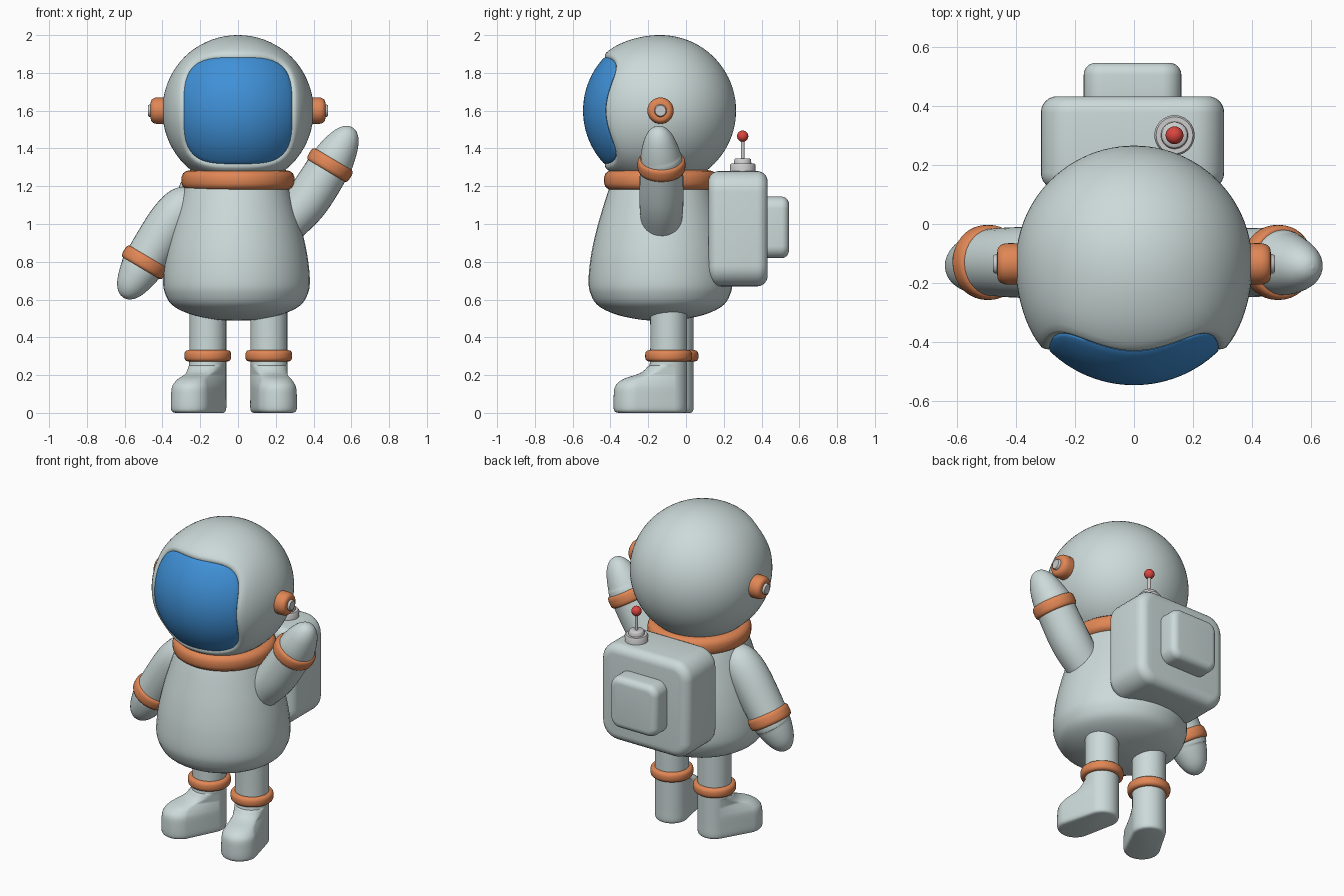
import bpy, bmesh
from math import sin, cos, pi, asin, exp, radians
from mathutils import Vector as V

if "Cube" in bpy.data.objects:
    bpy.data.objects.remove(bpy.data.objects["Cube"])


def material(name, rgb):
    m = bpy.data.materials.new(name)
    m.diffuse_color = (*rgb, 1)
    m.use_nodes = True
    m.node_tree.nodes["Principled BSDF"].inputs["Base Color"].default_value = m.diffuse_color
    return m


SUIT = material("suit", (0.60, 0.70, 0.69))
ORANGE = material("orange", (0.75, 0.24, 0.09))
BLUE = material("blue", (0.05, 0.28, 0.68))
RED = material("red", (0.7, 0.06, 0.05))
CY = -0.135  # y of the body axis


def smooth(rows, n=6):
    """Catmull-Rom interpolation of a list of number tuples."""
    out = []
    for i in range(len(rows) - 1):
        p = [rows[max(0, min(len(rows) - 1, i + k))] for k in (-1, 0, 1, 2)]
        for j in range(n):
            t = j / n
            out.append(tuple(0.5 * (2 * b + (c - a) * t + (2 * a - 5 * b + 4 * c - d) * t * t
                                    + (3 * b - a - 3 * c + d) * t ** 3) for a, b, c, d in zip(*p)))
    return out + [tuple(rows[-1])]


def loft(name, rings, mat=None, closed=False):
    """Skin a list of equal-length vertex rings."""
    bm = bmesh.new()
    vs = [[bm.verts.new(p) for p in r] for r in rings]
    n = len(vs[0])
    for a, b in zip(vs, vs[1:] + ([vs[0]] if closed else [])):
        for i in range(n):
            j = (i + 1) % n
            bm.faces.new((a[i], a[j], b[j], b[i]))
    if not closed:
        bm.faces.new(vs[0])
        bm.faces.new(vs[-1])
    bmesh.ops.recalc_face_normals(bm, faces=bm.faces)
    me = bpy.data.meshes.new(name)
    bm.to_mesh(me)
    bm.free()
    me.shade_smooth()
    me.set_sharp_from_angle(angle=radians(45))
    ob = bpy.data.objects.new(name, me)
    bpy.context.collection.objects.link(ob)
    if mat:
        me.materials.append(mat)
    return ob


def circle(c, axis, r, n=40):
    q = V((0, 0, 1)).rotation_difference(V(axis))
    return [V(c) + q @ V((r * cos(2 * pi * i / n), r * sin(2 * pi * i / n), 0)) for i in range(n)]


def lathe(name, profile, c, axis, mat=None, closed=False):
    a = V(axis).normalized()
    return loft(name, [circle(V(c) + a * h, a, max(r, 0.001)) for r, h in profile], mat, closed)


def band(name, c, axis, outer, thick, half, mat=ORANGE):
    """Ring with a rounded-square section."""
    prof = []
    for i in range(20):
        ca, sa = cos(2 * pi * i / 20), sin(2 * pi * i / 20)
        k = (abs(ca) ** 3 + abs(sa) ** 3) ** (-1 / 3)
        prof.append((outer - thick + thick * k * ca, half * k * sa))
    lathe(name, prof, c, axis, mat, True)


def limb(name, pts):
    """Round sweep through (x, y, z, radius) points."""
    rows = smooth(pts)
    rings = []
    for i, p in enumerate(rows):
        d = V(rows[min(i + 1, len(rows) - 1)][:3]) - V(rows[max(i - 1, 0)][:3])
        rings.append(circle(p[:3], d, p[3], 32))
    return loft(name, rings, SUIT)


# Head and visor: rings around the y axis, blending from the visor outline to a sphere
def edge_angle(th):
    e = (abs(cos(th) / 0.29) ** 3.6 + abs(sin(th) / 0.285) ** 3.6) ** (-1 / 3.6)
    return asin(e / 0.408)


def polar_ring(phi, r, n=72):
    ring = []
    for i in range(n):
        th = 2 * pi * i / n
        p = phi(edge_angle(th))
        ring.append(V((r * sin(p) * cos(th), CY - r * cos(p), 1.6 + r * sin(p) * sin(th))))
    return ring


head_rows = [(-0.03, 0.35), (-0.015, 0.385), (-0.003, 0.408), (0.008, 0.417)]
head_rows += [(s, 0.4 + 0.021 * exp(-(6 * s) ** 2)) for s in [0.02 + 0.975 * i / 36 for i in range(37)]]
loft("head", [polar_ring(lambda e: e + s * (pi - e), r) for s, r in head_rows], SUIT)
visor_rows = [(max(0.01, i / 16 * 0.96), 0.41) for i in range(17)] + [(0.985, 0.408), (1.0, 0.4), (1.0, 0.37)]
loft("visor", [polar_ring(lambda e: u * e, r) for u, r in visor_rows], BLUE)

# Ear pieces
for s, side in ((-1, "left"), (1, "right")):
    lathe(side + "_ear_pad", smooth([(0.068, 0.37), (0.07, 0.41), (0.068, 0.44), (0.055, 0.459), (0.03, 0.463), (0, 0.463)], 4),
          (0, CY, 1.6), (s, 0, 0), ORANGE)
    lathe(side + "_ear_button", [(0.033, 0.44), (0.033, 0.47), (0.028, 0.476), (0, 0.476)], (0, CY, 1.6), (s, 0, 0))

# Torso and neck ring
torso = [(0, 0.488), (0.1, 0.493), (0.235, 0.521), (0.33, 0.568), (0.37, 0.63), (0.381, 0.7), (0.37, 0.82),
         (0.346, 0.94), (0.316, 1.05), (0.275, 1.18), (0.25, 1.23)]
lathe("torso", smooth(torso), (-0.008, CY, 0), (0, 0, 1), SUIT).scale.x = 1.02
band("neck_ring", (0, CY, 1.232), (0, 0, 1), 0.299, 0.07, 0.054)

# Raised arm and lowered arm
hand = [(0.0, 0.113), (0.06, 0.106), (0.12, 0.092), (0.17, 0.074), (0.205, 0.052), (0.225, 0.028), (0.232, 0.002)]


def hand_points(c, d, k):
    return [(c[0] + d[0] * t * k, c[1] - 0.08 * t, c[2] + d[1] * t * k, r) for t, r in hand]


raised, lowered = (0.487, -0.13, 1.312), (-0.494, -0.13, 0.797)
limb("raised_arm", [(0.2, -0.13, 0.95, 0.1), (0.265, -0.13, 1.01, 0.108), (0.37, -0.13, 1.13, 0.117)]
     + hand_points(raised, (0.51, 0.86), 1.0))
limb("lowered_arm", [(-0.225, -0.13, 1.185, 0.004), (-0.232, -0.13, 1.175, 0.045), (-0.255, -0.13, 1.14, 0.088),
                     (-0.295, -0.13, 1.085, 0.114), (-0.37, -0.13, 0.99, 0.12)]
     + hand_points(lowered, (-0.51, -0.86), 0.94))
band("raised_cuff", raised, (0.51, 0, 0.86), 0.127, 0.02, 0.036)
band("lowered_cuff", lowered, (0.51, 0, 0.86), 0.127, 0.02, 0.036)

# Legs with boots: stadium sections whose toe reach shrinks with height (z, reach, heel radius, toe radius)
boot = [(0, 0.185, 0.08, 0.085), (0.006, 0.19, 0.092, 0.098), (0.025, 0.19, 0.098, 0.106), (0.08, 0.19, 0.098, 0.106),
        (0.135, 0.188, 0.098, 0.102), (0.165, 0.176, 0.098, 0.09), (0.185, 0.15, 0.098, 0.08), (0.2, 0.105, 0.098, 0.077),
        (0.215, 0.06, 0.098, 0.085), (0.245, 0.018, 0.098, 0.094), (0.29, 0.0, 0.098, 0.098), (0.6, 0, 0.098, 0.098)]
for name, x, y, yaw in (("left", -0.16, -0.058, -28), ("right", 0.163, -0.092, 13)):
    rings = []
    for z, d, rh, rt in smooth(boot, 4):
        ring = []
        for i in range(40):
            a = 2 * pi * (i + 0.5) / 40
            r, o = (rt, d) if i < 20 else (rh, 0)
            u, w = r * cos(a), o + r * sin(a)
            c, s = cos(radians(yaw)), sin(radians(yaw))
            ring.append(V((x + u * c + w * s, y + u * s - w * c, z)))
        rings.append(ring)
    loft(name + "_leg", rings, SUIT)
    band(name + "_leg_cuff", (x, y, 0.302), (0, 0, 1), 0.124, 0.028, 0.03)


# Backpack and its pocket: rounded rectangles stacked along y
def slab(name, c, hx, hz, y0, y1, corner, edge):
    rows = [(y0 + edge * (1 - sin(a)), edge * (1 - cos(a))) for a in [i * pi / 12 for i in range(7)]]
    rows = rows[::-1] + [(y0 + y1 - y, ins) for y, ins in rows]
    rows.sort()
    rings = []
    for y, ins in rows:
        r, ring = corner - ins, []
        for q, (sx, sz) in enumerate(((1, 1), (-1, 1), (-1, -1), (1, -1))):
            for i in range(9):
                a = (q + i / 8) * pi / 2
                ring.append(V((c[0] + sx * (hx - corner) + r * cos(a), y, c[1] + sz * (hz - corner) + r * sin(a))))
        rings.append(ring)
    loft(name, rings, SUIT)


slab("backpack", (-0.005, 0.975), 0.31, 0.305, 0.118, 0.432, 0.11, 0.055)
slab("backpack_pocket", (-0.005, 0.982), 0.165, 0.163, 0.38, 0.545, 0.065, 0.04)

# Antenna
lathe("antenna_base", [(0.066, 1.25), (0.068, 1.312), (0.062, 1.32), (0.046, 1.32), (0.044, 1.342), (0.038, 1.347), (0, 1.347)],
      (0.137, 0.3, 0), (0, 0, 1))
lathe("antenna_rod", [(0.01, 1.33), (0.01, 1.45)], (0.137, 0.3, 0), (0, 0, 1))
lathe("antenna_ball", [(0.03 * sin(i * pi / 16), 1.465 - 0.03 * cos(i * pi / 16)) for i in range(17)],
      (0.137, 0.3, 0), (0, 0, 1), RED)
